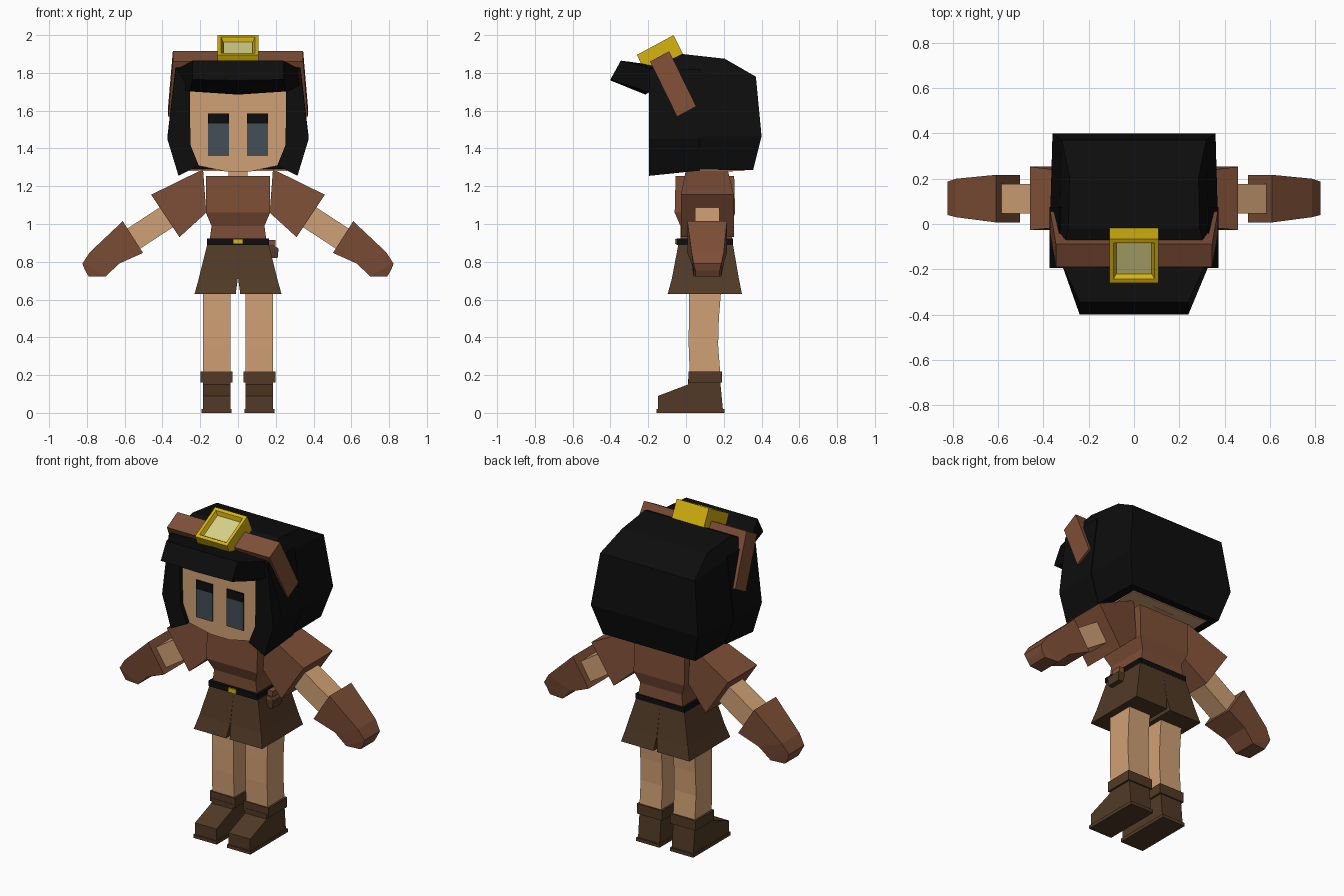
import bpy, bmesh
from mathutils import Vector

if "Cube" in bpy.data.objects:
    bpy.data.objects.remove(bpy.data.objects["Cube"])


def material(name, r, g, b):
    lin = [((c / 255 + 0.055) / 1.055) ** 2.4 if c > 10 else c / 255 / 12.92 for c in (r, g, b)]
    m = bpy.data.materials.new(name)
    m.diffuse_color = (*lin, 1)
    m.use_nodes = True
    m.node_tree.nodes["Principled BSDF"].inputs["Base Color"].default_value = m.diffuse_color
    return m


SKIN = material("skin", 208, 160, 117)
CLOTH = material("red_brown_leather", 126, 79, 55)
DARK = material("dark_brown", 81, 58, 38)
BLACK = material("black", 13, 13, 13)
GOLD = material("gold", 214, 179, 14)
LENS = material("pale_lens", 214, 208, 135)
EYE = material("slate_eye", 66, 78, 86)


def loft(name, rings, mat, mirror=False):
    """Skin consecutive rings of points and cap both ends."""
    bm = bmesh.new()
    loops = [[bm.verts.new(p) for p in ring] for ring in rings]
    n = len(loops[0])
    for a, b in zip(loops, loops[1:]):
        for i in range(n):
            j = (i + 1) % n
            bm.faces.new((a[i], a[j], b[j], b[i]))
    bm.faces.new(loops[0])
    bm.faces.new(loops[-1])
    bmesh.ops.recalc_face_normals(bm, faces=bm.faces)
    me = bpy.data.meshes.new(name)
    bm.to_mesh(me)
    bm.free()
    me.materials.append(mat)
    ob = bpy.data.objects.new(name, me)
    bpy.context.collection.objects.link(ob)
    if mirror:
        ob.modifiers.new("mirror", 'MIRROR').use_mirror_merge = False
    return ob


def level(z, x0, x1, y0, y1):
    """Horizontal rectangle at height z."""
    return [(x0, y0, z), (x1, y0, z), (x1, y1, z), (x0, y1, z)]


def box(name, x0, x1, y0, y1, z0, z1, mat, mirror=False):
    return loft(name, [level(z0, x0, x1, y0, y1), level(z1, x0, x1, y0, y1)], mat, mirror)


def slant(xa, za, xb, zb, y0, y1):
    """Limb section running from (xa, za) to (xb, zb), y0..y1 wide."""
    return [(xa, y0, za), (xb, y0, zb), (xb, y1, zb), (xa, y1, za)]


# Boots, soles and cuffs
box("boot_sole", .035, .192, -.155, .205, 0, .02, DARK, True)
boot = [(-.148, .02), (-.148, .09), (.01, .15), (.01, .18), (.18, .18), (.195, .02)]
loft("boot", [[(x, y, z) for y, z in boot] for x in (.041, .186)], DARK, True)
box("boot_cuff", .029, .198, .012, .19, .16, .22, DARK, True)

# Legs
loft("leg", [level(.2, .04, .186, .02, .182), level(.36, .04, .186, .014, .17),
             level(.5, .04, .186, .015, .174), level(.7, .04, .186, .018, .19)], SKIN, True)

# Shorts in two halves with a notch between them
loft("shorts", [level(.63, .012, .23, -.097, .296), level(.71, .001, .208, -.075, .28),
                level(.895, 0, .162, -.04, .248)], DARK, True)

# Belt, buckle and side pouch
box("belt", -.165, .165, -.05, .25, .89, .922, BLACK)
box("buckle", -.026, .026, -.058, -.048, .893, .92, GOLD)
box("pouch_strap", .16, .198, .05, .11, .86, .915, CLOTH)
loft("pouch", [level(.82, .17, .21, .03, .12), level(.87, .165, .215, .03, .12),
               level(.885, .165, .19, .04, .11)], DARK)

# Shirt and neck
loft("shirt", [level(.915, -.15, .15, -.03, .245), level(.99, -.14, .14, -.03, .24),
               level(1.06, -.17, .17, -.06, .26), level(1.255, -.17, .17, -.055, .255)], CLOTH)
box("neck", -.05, .05, .04, .16, 1.24, 1.3, SKIN)

# Sleeves, forearms and gloves
loft("sleeve", [slant(.185, 1.29, .168, 1.06, 0, .22),
                slant(.46, 1.155, .31, .93, -.027, .253)], CLOTH, True)
loft("forearm", [slant(.35, 1.13, .28, 1.025, .047, .177),
                 slant(.61, .96, .54, .855, .047, .177)], SKIN, True)
loft("glove", [slant(.61, 1.015, .503, .847, .007, .217), slant(.785, .85, .63, .79, .03, .2),
               slant(.824, .79, .70, .722, .04, .187), slant(.81, .755, .79, .722, .05, .178)],
     CLOTH, True)

# Head
half = [(.27, 1.76), (.262, 1.42), (.215, 1.31), (.06, 1.277)]
face = half + [(-x, z) for x, z in reversed(half)]
loft("head", [[(x, y, z) for x, z in face] for y in (-.17, .25)], SKIN)
box("nape", -.26, .26, 0, .31, 1.28, 1.3, SKIN)

# Eyes with dark upper lids
box("eye", .048, .159, -.177, -.168, 1.36, 1.535, EYE, True)
box("eyelid", .048, .159, -.178, -.168, 1.532, 1.585, BLACK, True)


# Hair: main volume, side locks and fringe
def hair_ring(zf, zb, xf, xb, yf, yb):
    return [(-xf, yf, zf), (xf, yf, zf), (xb, yb, zb), (-xb, yb, zb)]


loft("hair", [hair_ring(1.29, 1.285, .32, .31, -.06, .355), hair_ring(1.46, 1.465, .374, .36, -.1, .4),
              hair_ring(1.82, 1.78, .332, .318, -.19, .37),
              hair_ring(1.9, 1.875, .29, .285, -.02, .205)], BLACK)
lock = [(.33, 1.82), (.374, 1.45), (.315, 1.255), (.208, 1.31), (.252, 1.42), (.255, 1.75)]
back_lock = lock[:2] + [(.32, 1.283), (.22, 1.31)] + lock[4:]
loft("hair_lock", [[(x, -.195, z) for x, z in lock], [(x, .075, z) for x, z in back_lock]], BLACK, True)


def fringe_side(s):
    return [(s * .24, -.345, 1.865), (s * .24, -.4, 1.765), (s * .255, -.21, 1.702),
            (s * .34, -.16, 1.73), (s * .325, -.16, 1.82)]


fringe_mid = [(0, -.345, 1.865), (0, -.4, 1.76), (0, -.215, 1.685), (0, -.16, 1.72), (0, -.16, 1.84)]
loft("fringe", [fringe_side(-1), fringe_mid, fringe_side(1)], BLACK)

# Tilted frame of the headband: DOWN runs along the strap, WIDE across it
DOWN, WIDE = Vector((0, .44, -.898)), Vector((0, .88, .475))


def tilted(origin, x, down, wide):
    return Vector((x, *origin)) + DOWN * down + WIDE * wide


strap_half = [(.345, 0), (.37, .325), (.335, .325), (.31, .06)]
strap = strap_half + [(-x, t) for x, t in reversed(strap_half)]
loft("headband", [[tilted((-.19, 1.86), x, t, w) for x, t in strap] for w in (0, .115)], CLOTH)


# Lamp: housing with a bevelled recess and a lens at the bottom of it
def lamp_ring(x, depth, inset):
    return [tilted((-.26, 1.895), sx * x, depth, w)
            for sx, w in ((-1, inset), (1, inset), (1, .221 - inset), (-1, .221 - inset))]


loft("lamp_housing", [lamp_ring(.108, .11, 0), lamp_ring(.108, 0, 0), lamp_ring(.09, 0, .02),
                      lamp_ring(.078, .025, .034)], GOLD)
loft("lamp_lens", [lamp_ring(.077, .03, .035), lamp_ring(.077, .021, .035)], LENS)
